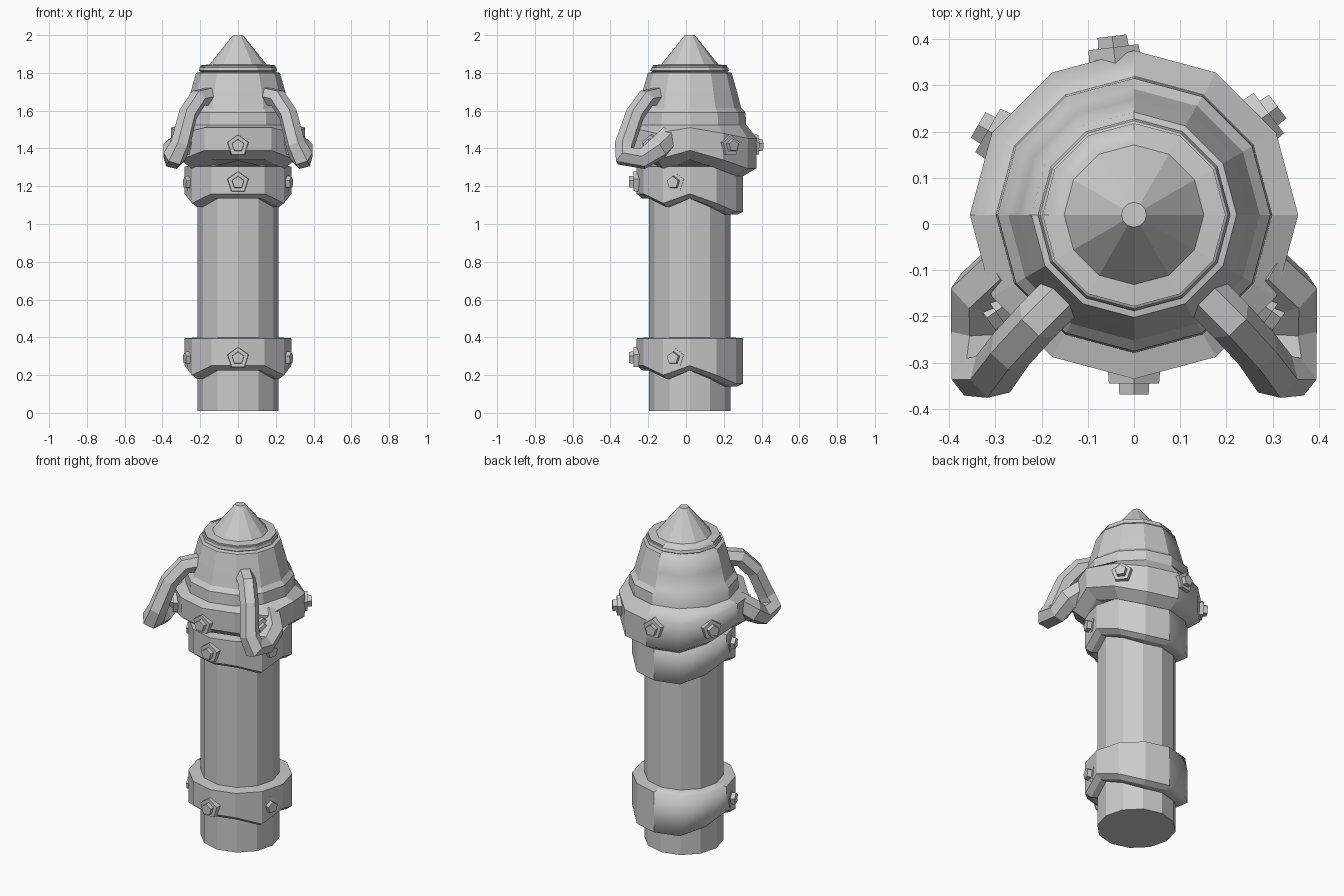
import bpy, bmesh
from math import sin, cos, radians, pi
from mathutils import Vector, Matrix

cube = bpy.data.objects.get("Cube")
if cube:
    bpy.data.objects.remove(cube, do_unlink=True)

AXIS_Y = 0.02
SIDES = 12

grey = bpy.data.materials.new("plain_grey")
grey.use_nodes = True
GREY = (0.6, 0.6, 0.6, 1)
grey.diffuse_color = GREY
grey.node_tree.nodes["Principled BSDF"].inputs["Base Color"].default_value = GREY


def finish(bm, name):
    bmesh.ops.recalc_face_normals(bm, faces=bm.faces)
    mesh = bpy.data.meshes.new(name)
    bm.to_mesh(mesh)
    bm.free()
    mesh.materials.append(grey)
    obj = bpy.data.objects.new(name, mesh)
    bpy.context.collection.objects.link(obj)
    return obj


def scallop(deg):
    """Height offset of a collar's lower rim around the axis."""
    if deg in (240, 270, 300, 0, 180):
        return 0.05
    if deg in (60, 90, 120):
        return -0.045
    return 0.0


def lathe(name, profile, soft=False):
    """Turn (radius, z, wave) points; wave scales the scallop at that ring."""
    bm = bmesh.new()
    rings = []
    for r, z, wave in profile:
        ring = []
        for i in range(SIDES):
            a = i * 2 * pi / SIDES
            dz = wave * scallop(i * 360 // SIDES)
            ring.append(bm.verts.new((r * cos(a), AXIS_Y + r * sin(a), z + dz)))
        rings.append(ring)
    for low, high in zip(rings, rings[1:]):
        for i in range(SIDES):
            j = (i + 1) % SIDES
            bm.faces.new((low[i], low[j], high[j], high[i]))
    bm.faces.new(rings[0])
    bm.faces.new(rings[-1])
    # One rear quarter of the casting is worn smooth
    if soft:
        for f in bm.faces:
            c = f.calc_center_median()
            f.smooth = c.x < 0 and c.y > AXIS_Y and len(f.verts) == 4
    return finish(bm, name)


# Pole
lathe("pole", [(0.215, 0.01, 0), (0.215, 1.3, 0)])

# Two clamped collars with scalloped lower rims
for name, z in (("lower_collar", 0.18), ("middle_collar", 1.09)):
    lathe(name, [(0.215, z, 0.9), (0.25, z, 0.9), (0.282, z + 0.02, 1),
                 (0.282, z + 0.215, 0), (0.215, z + 0.22, 0)], True)

# Broad upper collar
lathe("upper_collar", [(0.22, 1.29, 0.9), (0.285, 1.295, 0.9), (0.352, 1.34, 1),
                       (0.355, 1.48, 0.6), (0.30, 1.525, 0), (0.22, 1.525, 0)], True)

# Stepped dome and pointed cap
lathe("dome", [(0.30, 1.50, 0), (0.295, 1.59, 0), (0.272, 1.615, 0),
               (0.25, 1.70, 0), (0.222, 1.80, 0), (0.196, 1.805, 0),
               (0.198, 1.84, 0), (0.15, 1.845, 0)], True)
lathe("dome_band", [(0.19, 1.80, 0), (0.208, 1.812, 0), (0.203, 1.828, 0),
                    (0.19, 1.835, 0)])
lathe("cap", [(0.155, 1.84, 0), (0.027, 2.0, 0)])


def bolt(name, deg, radius, z):
    """Five-sided washer and head pointing outwards."""
    a = radians(deg)
    out = Vector((cos(a), sin(a), 0))
    turn = out.to_track_quat('Z', 'Y').to_matrix().to_4x4()
    base = Vector((0, AXIS_Y, z))
    bm = bmesh.new()
    for size, start, end in ((0.062, -0.04, 0.018), (0.036, 0, 0.042)):
        where = Matrix.Translation(base + out * (radius + (start + end) / 2))
        bmesh.ops.create_cone(bm, cap_ends=True, segments=5, radius1=size,
                              radius2=size * 0.92, depth=end - start,
                              matrix=where @ turn)
    finish(bm, name)


for deg in (37, 97, 150, 215, 270, 325):
    bolt(f"upper_bolt_{deg}", deg, 0.347, 1.415)
for label, z in (("lower", 0.29), ("middle", 1.22)):
    bolt(f"{label}_bolt_front", 270, 0.28, z)
    bolt(f"{label}_bolt_left", 342, 0.255, z)
    bolt(f"{label}_bolt_right", 198, 0.255, z)

# Hooked handles: path point and tube scale, mirrored across x
HOOK = [((0.13, -0.13, 1.68), 0.9), ((0.21, -0.21, 1.665), 0.9),
        ((0.265, -0.27, 1.58), 0.9), ((0.305, -0.325, 1.42), 0.95),
        ((0.335, -0.325, 1.36), 1.1), ((0.34, -0.23, 1.345), 1.0),
        ((0.335, -0.15, 1.40), 1.15), ((0.27, -0.09, 1.46), 1.1)]
for side, label in ((1, "left"), (-1, "right")):
    curve = bpy.data.curves.new(f"{label}_handle", 'CURVE')
    curve.dimensions = '3D'
    curve.bevel_depth = 0.057
    curve.bevel_resolution = 1
    curve.use_fill_caps = True
    spline = curve.splines.new('POLY')
    spline.points.add(len(HOOK) - 1)
    for point, ((x, y, z), scale) in zip(spline.points, HOOK):
        point.co = (side * x, y, z, 1)
        point.radius = scale
    spline.use_smooth = False
    curve.materials.append(grey)
    handle = bpy.data.objects.new(f"{label}_handle", curve)
    bpy.context.collection.objects.link(handle)
